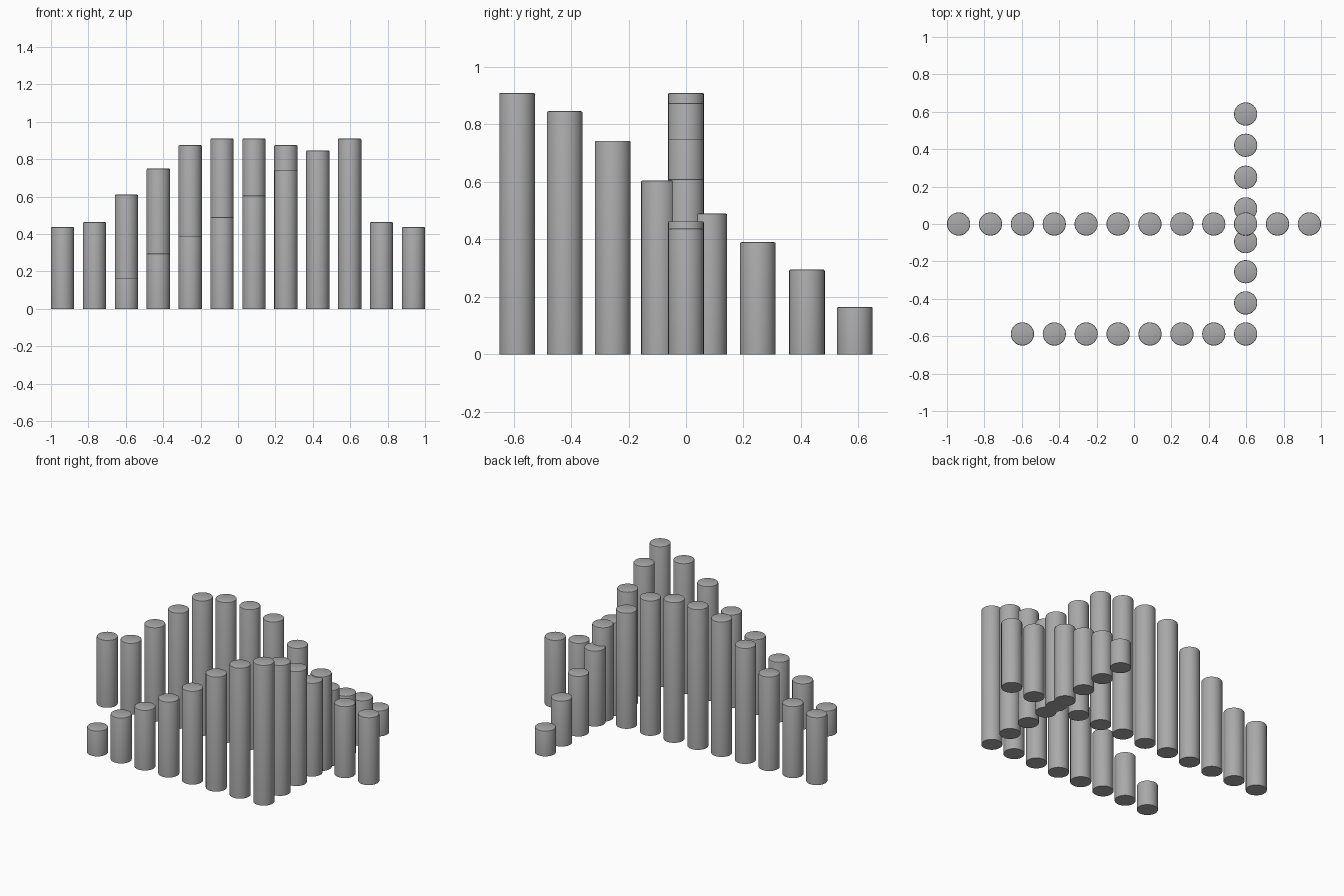
import bpy
import bmesh
import math

if "Cube" in bpy.data.objects:
    bpy.data.objects.remove(bpy.data.objects["Cube"], do_unlink=True)

RADIUS = 0.062
ROUNDING = 0.005
STEP = 0.1705
CORNER_X = 0.597
FRONT_Y = -0.588

grey = bpy.data.materials.new("stone grey")
grey.use_nodes = True
colour = (0.4, 0.4, 0.4, 1)
grey.diffuse_color = colour
grey.node_tree.nodes["Principled BSDF"].inputs["Base Color"].default_value = colour


def pillar(name, x, y, height):
    """Round pillar standing on the ground with a softened top rim."""
    bm = bmesh.new()
    bmesh.ops.create_cone(bm, cap_ends=True, segments=32,
                          radius1=RADIUS, radius2=RADIUS, depth=height)
    bmesh.ops.translate(bm, verts=bm.verts, vec=(0, 0, height / 2))
    rim = [e for e in bm.edges if all(v.co.z > height - 0.001 for v in e.verts)]
    bmesh.ops.bevel(bm, geom=rim, offset=ROUNDING, segments=2,
                    profile=0.5, affect='EDGES')
    mesh = bpy.data.meshes.new(name)
    bm.to_mesh(mesh)
    bm.free()
    mesh.materials.append(grey)
    obj = bpy.data.objects.new(name, mesh)
    obj.location = (x, y, 0)
    bpy.context.collection.objects.link(obj)
    bpy.ops.object.select_all(action='DESELECT')
    obj.select_set(True)
    bpy.context.view_layer.objects.active = obj
    bpy.ops.object.shade_smooth_by_angle(angle=math.radians(30))


# Long middle row: symmetric arch of heights
half = [0.437, 0.463, 0.61, 0.75, 0.875, 0.91]
for i, h in enumerate(half + half[::-1]):
    pillar(f"middle_row_pillar_{i + 1}", (i - 5.5) * STEP, 0, h)

# Front row climbs to the corner, side row descends from it
climb = [0.165, 0.295, 0.39, 0.49, 0.605, 0.743, 0.846, 0.91]
side_y = [0.588, 0.421, 0.25, 0.081, -0.094, -0.255, -0.422]
for i, h in enumerate(climb):
    pillar(f"front_row_pillar_{i + 1}", CORNER_X - (7 - i) * STEP, FRONT_Y, h)
for i, (y, h) in enumerate(zip(side_y, climb)):
    pillar(f"side_row_pillar_{i + 1}", CORNER_X, y, h)

# Tall pillar where the side row crosses the middle row
pillar("crossing_pillar", CORNER_X, 0, 0.61)
